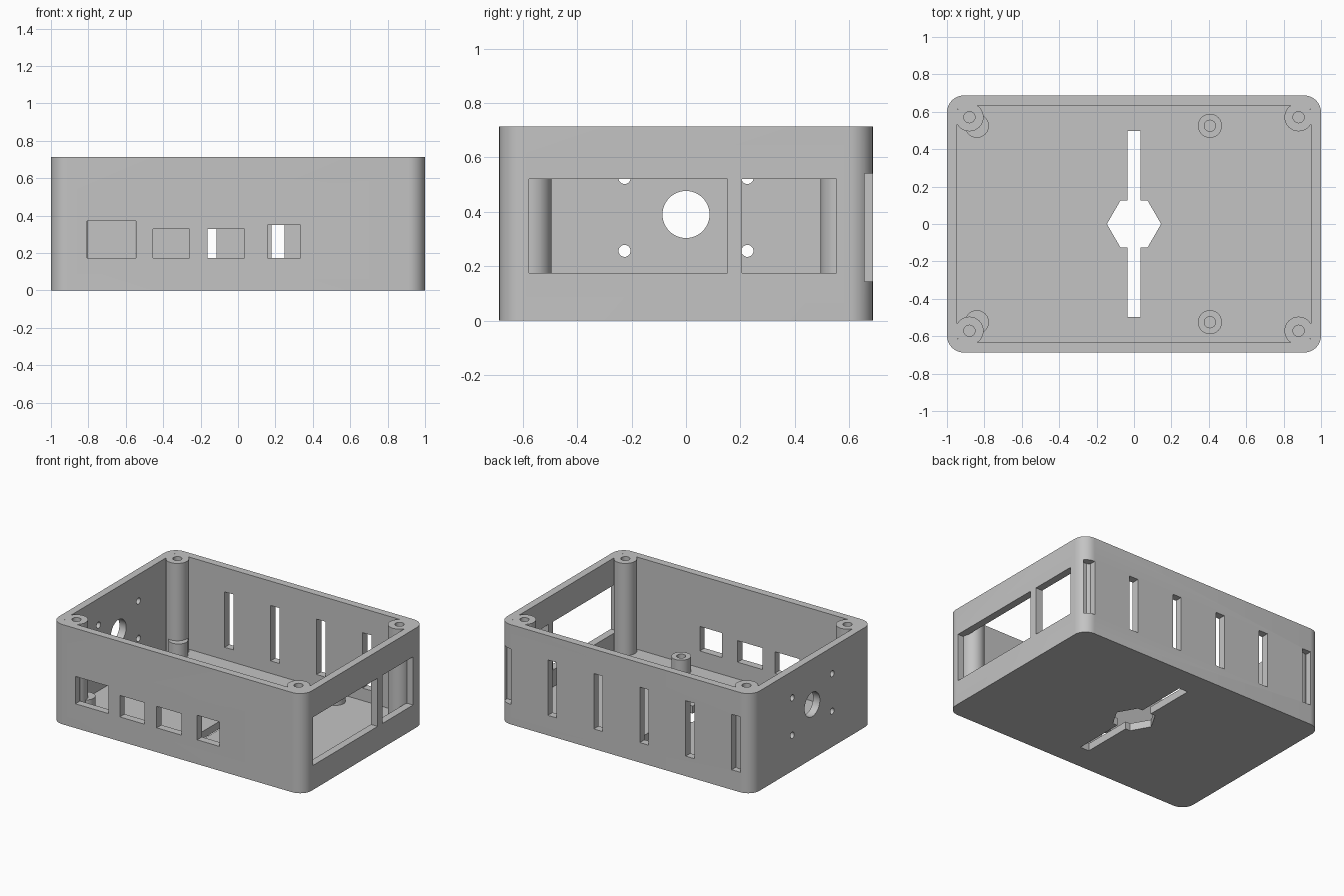
import bpy, bmesh, math

if "Cube" in bpy.data.objects:
    bpy.data.objects.remove(bpy.data.objects["Cube"])

W, D, H = 1.0, 0.687, 0.714      # half width, half depth, height
WALL, FLOOR = 0.0535, 0.0535
RADIUS = 0.09

grey = bpy.data.materials.new("grey plastic")
grey.diffuse_color = (0.55, 0.55, 0.55, 1)
grey.use_nodes = True
grey.node_tree.nodes["Principled BSDF"].inputs["Base Color"].default_value = grey.diffuse_color


def prism(name, pts, lo, hi, axis="z"):
    """Extrude an outline between lo and hi; axis x takes (y, z) points."""
    bm = bmesh.new()
    place = (lambda a, b, h: (a, b, h)) if axis == "z" else (lambda a, b, h: (h, a, b))
    face = bm.faces.new([bm.verts.new(place(a, b, lo)) for a, b in pts])
    ext = bmesh.ops.extrude_face_region(bm, geom=[face])
    shift = (0, 0, hi - lo) if axis == "z" else (hi - lo, 0, 0)
    bmesh.ops.translate(bm, vec=shift,
                        verts=[g for g in ext["geom"] if isinstance(g, bmesh.types.BMVert)])
    bmesh.ops.recalc_face_normals(bm, faces=bm.faces)
    mesh = bpy.data.meshes.new(name)
    bm.to_mesh(mesh)
    bm.free()
    mesh.materials.append(grey)
    obj = bpy.data.objects.new(name, mesh)
    bpy.context.collection.objects.link(obj)
    return obj


def circle(cx, cy, r, n=48):
    return [(cx + r * math.cos(2 * math.pi * i / n), cy + r * math.sin(2 * math.pi * i / n))
            for i in range(n)]


def rounded(hw, hd, r, n=10):
    pts = []
    for q, (sx, sy) in enumerate([(1, 1), (-1, 1), (-1, -1), (1, -1)]):
        for i in range(n + 1):
            a = math.pi / 2 * (q + i / n)
            pts.append((sx * (hw - r) + r * math.cos(a), sy * (hd - r) + r * math.sin(a)))
    return pts


def box(name, x0, x1, y0, y1, z0, z1):
    return prism(name, [(x0, y0), (x1, y0), (x1, y1), (x0, y1)], z0, z1)


def combine(target, other, operation="DIFFERENCE"):
    mod = target.modifiers.new("combine", "BOOLEAN")
    mod.operation = operation
    mod.solver = "EXACT"
    mod.object = other
    bpy.context.view_layer.objects.active = target
    bpy.ops.object.modifier_apply(modifier=mod.name)
    bpy.data.objects.remove(other)


# Open tray with rounded corners
case = prism("enclosure", rounded(W, D, RADIUS), 0, H)
combine(case, prism("cavity", rounded(W - WALL, D - WALL, RADIUS - WALL), FLOOR, H + 0.1))

# Port openings in the front wall
for x0, x1, top in [(-0.807, -0.545, 0.37), (-0.455, -0.26, 0.328),
                    (-0.163, 0.035, 0.328), (0.158, 0.334, 0.35)]:
    combine(case, box("port", x0, x1, -D - 0.1, -D + 0.08, 0.174, top))

# Large openings in the right wall
for y0, y1 in [(-0.577, 0.152), (0.206, 0.553)]:
    combine(case, box("side_opening", W - 0.08, W + 0.1, y0, y1, 0.175, 0.52))

# Vent slots in the back wall
for i in range(6):
    x = -0.878 + 0.364 * i
    combine(case, box("vent", x - 0.035, x + 0.035, D - WALL - 0.005, D + 0.1, 0.143, 0.54))

# Round cable hole and four screw holes in the left wall
holes = [(0, 0.39, 0.0865)] + [(y, z, 0.022) for y in (-0.226, 0.226) for z in (0.256, 0.524)]
for y, z, r in holes:
    combine(case, prism("wall_hole", circle(y, z, r), -W - 0.1, -W + 0.1, "x"))

# Hexagon and long slot through the floor
combine(case, prism("floor_hexagon", circle(0, 0, 0.145, 6), -0.1, 0.1))
combine(case, box("floor_slot", -0.035, 0.035, -0.496, 0.496, -0.11, 0.11))

# Board standoffs and corner screw posts, added first and drilled afterwards
standoffs = [(x, y) for x in (-0.84, 0.406) for y in (-0.525, 0.525)]
posts = [(x, y) for x in (-0.88, 0.88) for y in (-0.571, 0.571)]
for x, y in standoffs:
    combine(case, prism("standoff", circle(x, y, 0.064), 0.02, 0.16), "UNION")
for x, y in posts:
    combine(case, prism("post", circle(x, y, 0.0755), 0.03, H), "UNION")
for x, y in standoffs:
    if x > 0:
        combine(case, prism("standoff_hole", circle(x, y, 0.03, 32), FLOOR + 0.005, 0.2))
for x, y in posts:
    combine(case, prism("post_hole", circle(x, y, 0.03, 32), H - 0.3, H + 0.1))

# Smooth the curves and keep the edges sharp
bpy.ops.object.select_all(action="DESELECT")
case.select_set(True)
bpy.context.view_layer.objects.active = case
bpy.ops.object.shade_smooth_by_angle(angle=math.radians(30))
